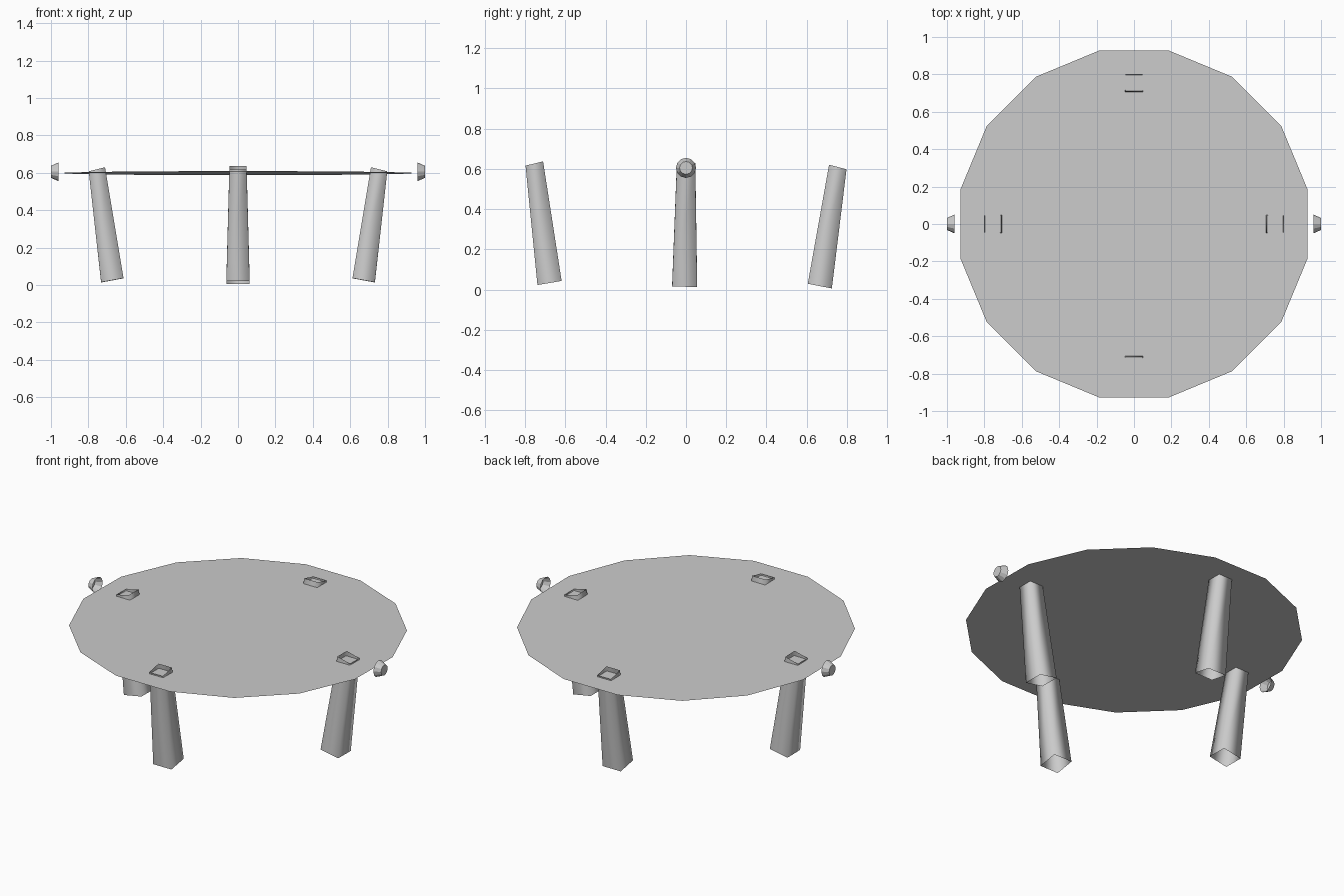
import bpy, bmesh
from math import radians, degrees, cos, sin, pi
from mathutils import Matrix, Vector

if "Cube" in bpy.data.objects:
    bpy.data.objects.remove(bpy.data.objects["Cube"])

TOP_Z = 0.598
APOTHEM = 0.928
SIDES = 16
# the whole table leans very slightly towards the back
PIVOT = Matrix.Translation((0, 0, TOP_Z))
LEAN = PIVOT @ Matrix.Rotation(-0.0115, 4, 'X') @ PIVOT.inverted()


def make_object(name, verts, faces, smooth=False):
    mesh = bpy.data.meshes.new(name)
    mesh.from_pydata([LEAN @ Vector(v) for v in verts], [], faces)
    mesh.validate()
    for p in mesh.polygons:
        p.use_smooth = smooth
    obj = bpy.data.objects.new(name, mesh)
    bpy.context.collection.objects.link(obj)
    return obj


def rim_point(deg):
    step = 360 / SIDES
    off = deg - round(deg / step) * step
    r = APOTHEM / cos(radians(off))
    return (r * cos(radians(deg)), r * sin(radians(deg)))


def rim_run(start, end):
    step = 360 / SIDES
    corners = [(i + 0.5) * step for i in range(2 * SIDES)]
    degs = [start] + [d for d in corners if start < d < end] + [end]
    return [rim_point(d) for d in degs]


# thin tabletop, cracked into flat pieces: inner corners, then a stretch of rim
A, B, C, D, E = (-.23, 0), (-.38, .21), (-.43, -.235), (.08, 0), (.37, -.37)
pieces = [
    ([B, A, D], 45, 106),
    ([B], 106, 150.7),
    ([C, A, B], 150.7, 181),
    ([C], 181, 221),
    ([E, D, A, C], 221, 259),
    ([E], 259, 315),
    ([D, E], 315, 405),
]
verts, faces = [], []
for inner, start, end in pieces:
    loop = inner + rim_run(start, end)
    faces.append(list(range(len(verts), len(verts) + len(loop))))
    verts += [(x, y, TOP_Z) for x, y in loop]
make_object("tabletop", verts, faces)

# four hollow, square, tapered legs poking through the top
top = [(.798, -.046, .607), (.798, .046, .607), (.711, .046, .629), (.711, -.046, .629)]
foot = [(.732, -.062, .014), (.732, .062, .014), (.612, .062, .036), (.612, -.062, .036)]
walls = [(4 + i, 4 + (i + 1) % 4, (i + 1) % 4, i) for i in range(4)]
for i, name in enumerate(("right_leg", "back_leg", "left_leg", "front_leg")):
    turn = Matrix.Rotation(i * pi / 2, 4, 'Z')
    make_object(name, [turn @ Vector(v) for v in top + foot], walls, smooth=True)

# small cup-shaped knobs at both ends, open towards the table
N = 12
for side, name in ((1, "right_knob"), (-1, "left_knob")):
    verts = []
    for x, r in ((.96, .05), (1.0, .032)):
        verts += [(side * x, side * r * cos(2 * pi * k / N), .605 + r * sin(2 * pi * k / N))
                  for k in range(N)]
    faces = [(k, (k + 1) % N, N + (k + 1) % N, N + k) for k in range(N)]
    faces.append(list(range(N, 2 * N)))
    make_object(name, verts, faces)
